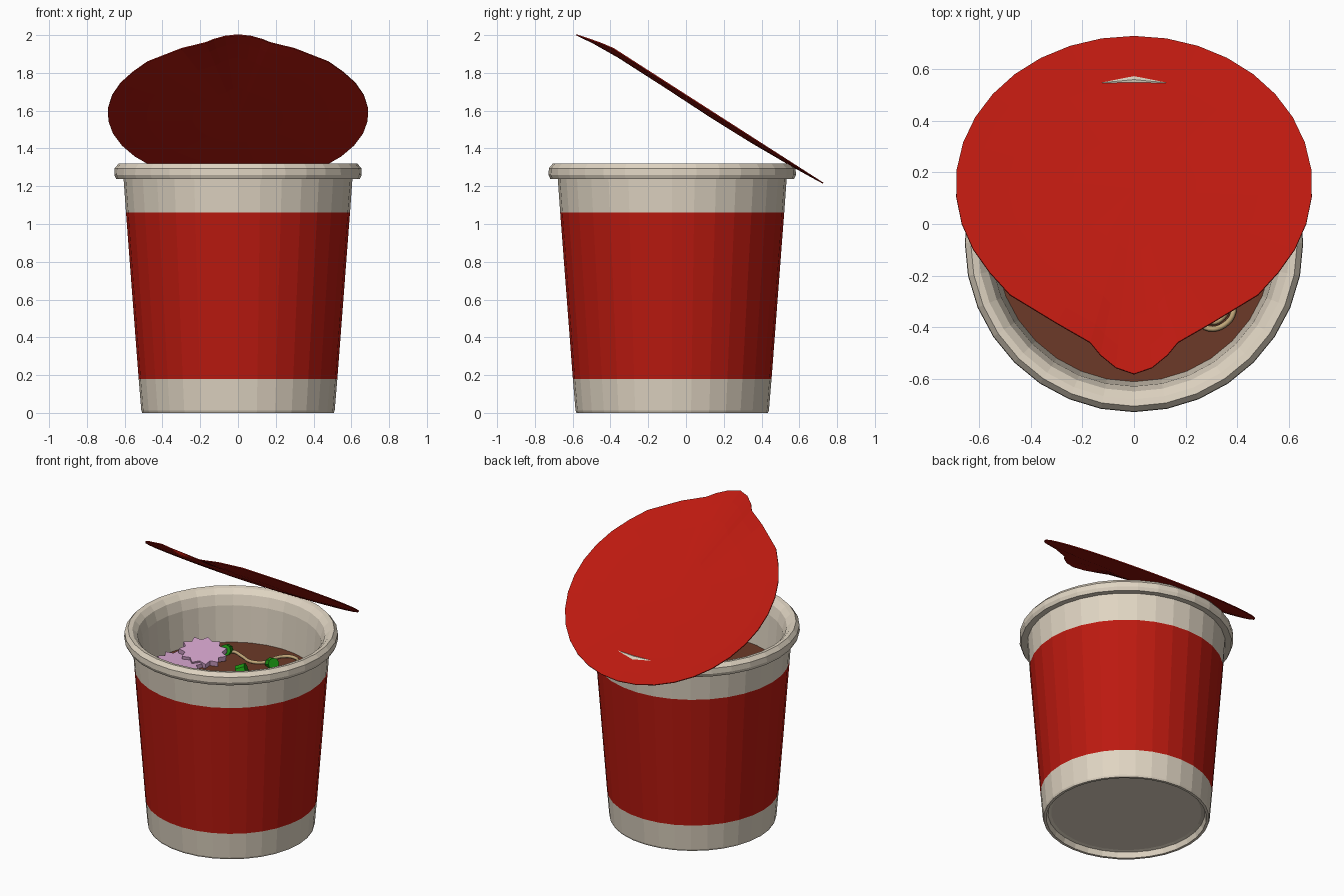
import bpy, bmesh, math
from mathutils import Vector, Matrix

if "Cube" in bpy.data.objects:
    bpy.data.objects.remove(bpy.data.objects["Cube"])

CY = -0.073      # cup axis in y
SIDES = 32
SOUP_Z = 0.98


def material(name, rgb):
    m = bpy.data.materials.new(name)
    m.diffuse_color = (*rgb, 1)
    m.use_nodes = True
    m.node_tree.nodes["Principled BSDF"].inputs["Base Color"].default_value = m.diffuse_color
    return m


RED = material("red", (0.50, 0.010, 0.005))
CREAM = material("cream", (0.74, 0.66, 0.54))
BROTH = material("broth", (0.15, 0.042, 0.021))
PINK = material("pink", (0.68, 0.38, 0.62))
GREEN = material("green", (0.01, 0.30, 0.006))
NOODLE = material("noodle", (0.53, 0.38, 0.19))


def finish(name, bm, mats, fix_normals=True):
    if fix_normals:
        bmesh.ops.recalc_face_normals(bm, faces=bm.faces[:])
    me = bpy.data.meshes.new(name)
    bm.to_mesh(me)
    bm.free()
    for m in mats:
        me.materials.append(m)
    ob = bpy.data.objects.new(name, me)
    bpy.context.collection.objects.link(ob)
    return ob


def lathe(name, profile, mats, red_range=None):
    """Turn (radius, z) points about the cup axis; close both ends with flat caps."""
    bm = bmesh.new()
    rings = [[bm.verts.new((r * math.sin(2 * math.pi * i / SIDES),
                            CY - r * math.cos(2 * math.pi * i / SIDES), z))
              for i in range(SIDES)] for r, z in profile]
    for k, (a, b) in enumerate(zip(rings, rings[1:])):
        for i in range(SIDES):
            j = (i + 1) % SIDES
            f = bm.faces.new((a[i], a[j], b[j], b[i]))
            f.material_index = 1 if k == red_range else 0
    bm.faces.new(rings[0])
    bm.faces.new(rings[-1])
    return finish(name, bm, mats)


# Cup: recessed underside, banded wall, rolled rim, inner wall
lathe("cup", [(0.46, 0.04), (0.48, 0.035), (0.49, 0.0), (0.507, 0.0), (0.512, 0.012),
              (0.526, 0.18), (0.593, 1.06), (0.606, 1.24), (0.645, 1.238),
              (0.655, 1.26), (0.653, 1.295), (0.632, 1.32), (0.605, 1.315),
              (0.575, 1.285), (0.555, 1.22), (0.535, 0.95), (0.47, 0.08)],
      [CREAM, RED], red_range=5)

# Broth surface
lathe("broth", [(0.52, SOUP_Z - 0.05), (0.538, SOUP_Z)], [BROTH])

# Lid: round sheet with a pull tab, slightly dished and tilted open
tab = [(0.07, 0.815), (0.13, 0.765), (0.17, 0.715), (0.30, 0.635), (0.48, 0.505)]
steps = 25
outline = [(0.0, 0.84)] + tab
for i in range(steps):
    a = math.radians(54 + (306 - 54) * i / (steps - 1))
    outline.append((0.69 * math.sin(a), 0.685 * math.cos(a)))
outline += [(-u, v) for u, v in reversed(tab)]
tilt = math.radians(32.7)
place = Matrix.Translation((0, 0.15, 1.586)) @ Matrix.Rotation(-tilt, 4, 'X')


def lid_point(u, v, t):
    drop = 0.045 * min(1, max(0, (v - 0.66) / 0.18))
    return place @ Vector((u * t, -v * t, -0.027 * (1 - t * t) - drop * t ** 4))


bm = bmesh.new()
centre = bm.verts.new(lid_point(0, 0, 0))
rings = [[bm.verts.new(lid_point(u, v, t)) for u, v in outline] for t in (0.35, 0.7, 0.88, 1)]
n = len(outline)
for i in range(n):
    j = (i + 1) % n
    bm.faces.new((centre, rings[0][j], rings[0][i]))
    for a, b in zip(rings, rings[1:]):
        bm.faces.new((a[i], a[j], b[j], b[i]))
lid = finish("peeled_lid", bm, [RED])
solid = lid.modifiers.new("thickness", 'SOLIDIFY')
solid.thickness = 0.006
solid.offset = 0


def prism(name, outline, depth, loc, rot, mat):
    bm = bmesh.new()
    low = [bm.verts.new((x, y, -depth / 2)) for x, y in outline]
    high = [bm.verts.new((x, y, depth / 2)) for x, y in outline]
    bm.faces.new(low)
    bm.faces.new(high)
    for i in range(len(low)):
        j = (i + 1) % len(low)
        bm.faces.new((low[i], low[j], high[j], high[i]))
    ob = finish(name, bm, [mat])
    ob.location = loc
    ob.rotation_euler = rot


# Fish cake slices with zigzag edges
star = [((0.15 if i % 2 else 0.115) * math.cos(math.pi * i / 11),
         (0.15 if i % 2 else 0.115) * math.sin(math.pi * i / 11)) for i in range(22)]
prism("fish_cake_back", star, 0.035, (-0.31, 0.07, SOUP_Z + 0.04), (0.1, 0.15, 0), PINK)
prism("fish_cake_front", star, 0.035, (-0.37, -0.10, SOUP_Z + 0.015), (0, 0.05, 0.2), PINK)

# Spring onion pieces
hexagon = [(0.036 * math.cos(math.pi * i / 4), 0.036 * math.sin(math.pi * i / 4)) for i in range(8)]
for k, (x, y, turn) in enumerate([(-0.24, 0.22, 0.3), (0.10, 0.22, 1.0), (0.0, 0.04, 2.0)]):
    prism(f"spring_onion_{k}", hexagon, 0.06, (x, y, SOUP_Z + 0.02), (1.2, 0, turn), GREEN)


def noodle(name, points):
    cu = bpy.data.curves.new(name, 'CURVE')
    cu.dimensions = '3D'
    cu.bevel_depth = 0.011
    cu.bevel_resolution = 1
    cu.resolution_u = 4
    sp = cu.splines.new('BEZIER')
    sp.bezier_points.add(len(points) - 1)
    for k, (p, (x, y)) in enumerate(zip(sp.bezier_points, points)):
        end = k in (0, len(points) - 1)
        p.co = (x, y, SOUP_Z + (-0.02 if end else 0.008))
        p.handle_left_type = p.handle_right_type = 'AUTO'
    cu.materials.append(NOODLE)
    bpy.context.collection.objects.link(bpy.data.objects.new(name, cu))


# Noodles breaking the surface
noodle("noodle_back", [(-0.28, 0.15), (-0.22, 0.24), (-0.12, 0.22), (-0.04, 0.19), (0.04, 0.23),
                       (0.07, 0.35), (0.15, 0.39), (0.20, 0.33), (0.14, 0.27)])
noodle("noodle_front_outer", [(0.24, -0.37), (0.29, -0.405), (0.35, -0.39), (0.385, -0.34), (0.37, -0.27)])
noodle("noodle_front_inner", [(0.26, -0.34), (0.30, -0.38), (0.345, -0.36), (0.36, -0.32), (0.33, -0.26)])
